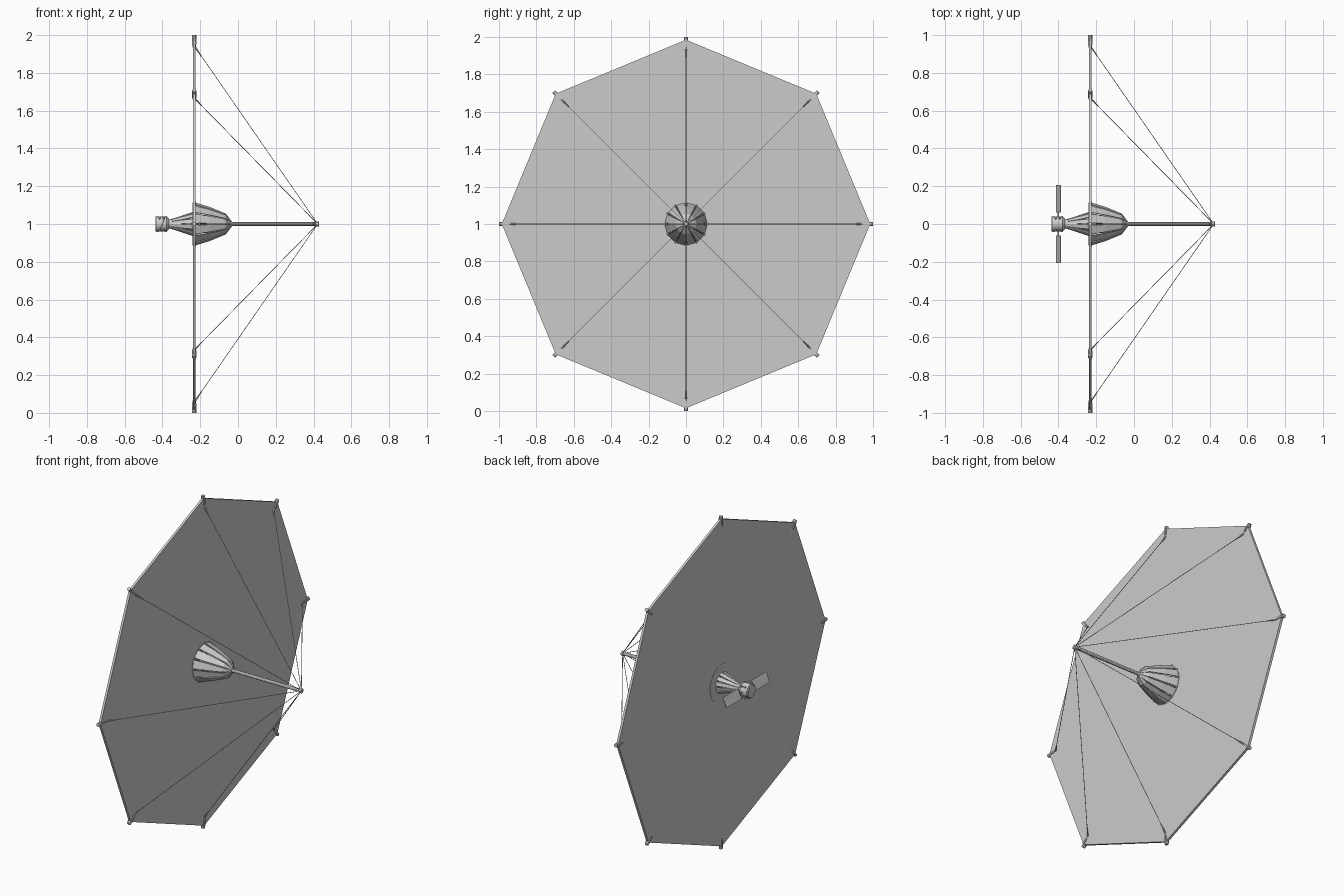
import bpy, bmesh
from math import pi, cos, sin
from mathutils import Vector, Matrix

cube = bpy.data.objects.get("Cube")
if cube:
    bpy.data.objects.remove(cube, do_unlink=True)

grey = bpy.data.materials.new("plain_grey")
grey.use_nodes = True
colour = (0.6, 0.6, 0.6, 1)
grey.diffuse_color = colour
grey.node_tree.nodes["Principled BSDF"].inputs["Base Color"].default_value = colour

SAIL_X = -0.232
CENTRE = Vector((0, 0, 1))


def finish(name, bm, smooth=False):
    """Turn a bmesh, modelled around the x axis, into an object at hub height."""
    bmesh.ops.recalc_face_normals(bm, faces=bm.faces)
    mesh = bpy.data.meshes.new(name)
    bm.to_mesh(mesh)
    bm.free()
    mesh.materials.append(grey)
    ob = bpy.data.objects.new(name, mesh)
    ob.location = CENTRE
    bpy.context.collection.objects.link(ob)
    if smooth:
        bpy.ops.object.select_all(action='DESELECT')
        ob.select_set(True)
        bpy.context.view_layer.objects.active = ob
        bpy.ops.object.shade_smooth_by_angle()
    return ob


def polar(x, r, a):
    return Vector((x, r * cos(a), r * sin(a)))


def rod(bm, p, q, r1, r2=None, sides=8):
    p, q = Vector(p), Vector(q)
    d = q - p
    m = Matrix.Translation((p + q) / 2) @ d.to_track_quat('Z', 'Y').to_matrix().to_4x4()
    bmesh.ops.create_cone(bm, cap_ends=True, segments=sides, radius1=r1,
                          radius2=r1 if r2 is None else r2, depth=d.length, matrix=m)


def box(bm, centre, size, turn=Matrix()):
    m = turn @ Matrix.Translation(centre) @ Matrix.Diagonal((*size, 1))
    bmesh.ops.create_cube(bm, size=1, matrix=m)


def lathe(name, profile, sides=24):
    bm = bmesh.new()
    rings = [[bm.verts.new(polar(x, r, 2 * pi * i / sides)) for i in range(sides)]
             for x, r in profile]
    for a, b in zip(rings, rings[1:]):
        for i in range(sides):
            j = (i + 1) % sides
            bm.faces.new((a[i], a[j], b[j], b[i]))
    bm.faces.new(rings[0])
    bm.faces.new(rings[-1])
    return finish(name, bm, True)


def petals(name, profile, count, thick):
    """Ring of separate folded strips; profile rows are x, radius, half width."""
    bm = bmesh.new()
    for k in range(count):
        turn = Matrix.Rotation(2 * pi * (k + 0.5) / count, 4, 'X')
        rows = [[bm.verts.new(turn @ Vector((x, side * w, r - inset)))
                 for inset in (0, thick) for side in (-1, 1)] for x, r, w in profile]
        for a, b in zip(rows, rows[1:]):
            for i, j in ((0, 1), (1, 3), (3, 2), (2, 0)):
                bm.faces.new((a[i], a[j], b[j], b[i]))
        for row in (rows[0], rows[-1]):
            bm.faces.new((row[0], row[1], row[3], row[2]))
    return finish(name, bm)


# Octagonal sail
bm = bmesh.new()
rod(bm, (SAIL_X - 0.007, 0, 0), (SAIL_X + 0.007, 0, 0), 0.985)
bmesh.ops.rotate(bm, verts=bm.verts, matrix=Matrix.Rotation(0, 3, 'X'))
finish("sail", bm)

# Corner brackets, cable fittings and guy cables
brackets, fittings, cables = bmesh.new(), bmesh.new(), bmesh.new()
tip = Vector((0.422, 0, 0))
for k in range(8):
    a = k * pi / 4
    turn = Matrix.Rotation(a, 4, 'X')
    box(brackets, (SAIL_X, 0.967, 0), (0.024, 0.04, 0.011), turn)
    rod(brackets, polar(SAIL_X, 0.982, a), polar(SAIL_X, 1, a), 0.011)
    rod(brackets, polar(SAIL_X, 0.935, a), polar(SAIL_X, 0.96, a), 0.009)
    anchor = polar(SAIL_X + 0.006, 0.935, a)
    rod(fittings, anchor, anchor.lerp(tip, 0.05), 0.005, 0.003, 6)
    rod(cables, anchor, tip, 0.0018, sides=5)
finish("corner_brackets", brackets, True)
finish("cable_fittings", fittings, True)
finish("guy_cables", cables)

# Mast with its end cap
lathe("mast", [(-0.06, 0.01), (0.415, 0.01)], 12)
lathe("mast_cap", [(0.411, 0.008), (0.414, 0.014), (0.426, 0.014), (0.43, 0.009)], 12)

# Front canister: petals around a core
petals("front_petals", [(SAIL_X + 0.004, 0.112, 0.024), (-0.15, 0.088, 0.02),
                        (-0.065, 0.054, 0.012), (-0.035, 0.016, 0.004)], 12, 0.004)
lathe("front_core", [(SAIL_X, 0.05), (-0.11, 0.045), (-0.05, 0.02), (-0.03, 0.011)])
bm = bmesh.new()
for k in range(12):
    a = 2 * pi * k / 12
    rod(bm, polar(SAIL_X + 0.008, 0.08, a), polar(SAIL_X + 0.008, 0.118, a), 0.003, sides=6)
    rod(bm, polar(SAIL_X + 0.008, 0.108, a), polar(-0.06, 0.04, a), 0.0025, sides=6)
finish("front_ribs", bm)

# Collar where the canister passes through the sail
lathe("sail_collar", [(SAIL_X - 0.009, 0.114), (SAIL_X + 0.009, 0.114)], 32)

# Rear neck: petals narrowing to the body
petals("rear_petals", [(SAIL_X - 0.008, 0.062, 0.012), (-0.3, 0.042, 0.01),
                       (-0.365, 0.022, 0.005)], 12, 0.004)
lathe("rear_neck", [(-0.375, 0.025), (-0.34, 0.022), (SAIL_X, 0.035)])

# Body with end rings and small side thrusters
lathe("body", [(-0.438, 0.036), (-0.434, 0.04), (-0.378, 0.04), (-0.366, 0.028)])
for n, x in (("rear_body_ring", -0.428), ("front_body_ring", -0.382)):
    lathe(n, [(x - 0.004, 0.043), (x + 0.004, 0.043)])
bm = bmesh.new()
for k in range(4):
    a = pi / 4 + k * pi / 2
    for x in (-0.415, -0.393):
        rod(bm, polar(x, 0.035, a), polar(x, 0.052, a), 0.004, 0.006)
finish("thrusters", bm, True)

# Solar panels on short arms
for side, label in ((1, "back"), (-1, "front")):
    bm = bmesh.new()
    tilt = Matrix.Translation((-0.4, 0, 0)) @ Matrix.Rotation(0.4, 4, 'Y')
    box(bm, (0, side * 0.133, 0), (0.004, 0.145, 0.062), tilt)
    rod(bm, (-0.4, side * 0.03, 0), (-0.4, side * 0.065, 0), 0.004)
    finish(label + "_solar_panel", bm)
